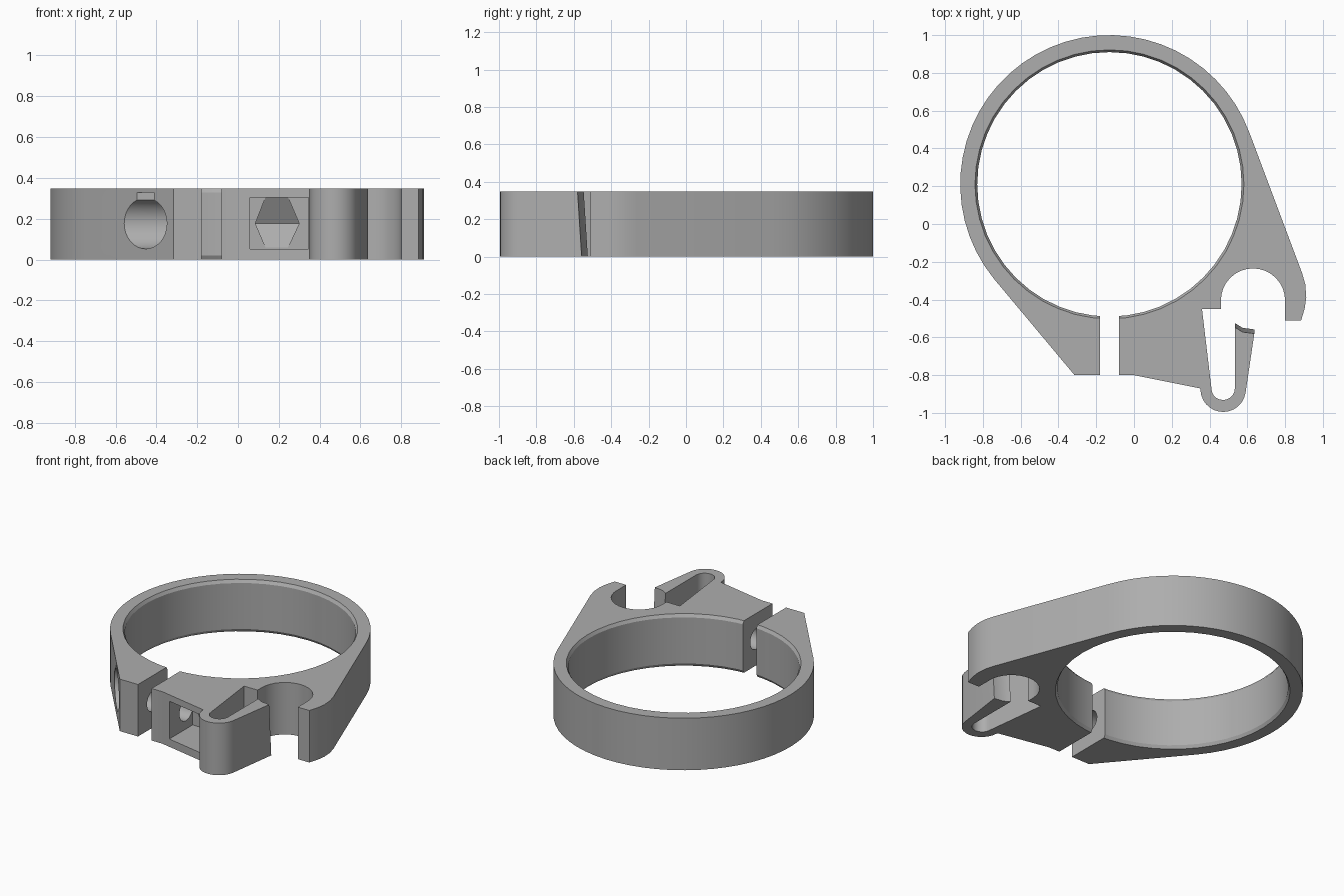
import bpy, bmesh
from math import radians, sin, cos, pi
from mathutils import Matrix, Vector

if "Cube" in bpy.data.objects:
    bpy.data.objects.remove(bpy.data.objects["Cube"], do_unlink=True)

HEIGHT = 0.348
RING = (-0.13, 0.21)      # ring centre
BOLT_Y, BOLT_Z = -0.635, 0.177

grey = bpy.data.materials.new("plain grey")
grey.use_nodes = True
grey.diffuse_color = (0.42, 0.42, 0.42, 1)
grey.node_tree.nodes["Principled BSDF"].inputs["Base Color"].default_value = (0.42, 0.42, 0.42, 1)


def arc(centre, r, start, end, steps):
    angles = [radians(start + (end - start) * i / steps) for i in range(steps + 1)]
    return [(centre[0] + r * cos(a), centre[1] + r * sin(a)) for a in angles]


def finish(bm, name):
    bmesh.ops.recalc_face_normals(bm, faces=bm.faces)
    mesh = bpy.data.meshes.new(name)
    bm.to_mesh(mesh)
    bm.free()
    mesh.materials.append(grey)
    obj = bpy.data.objects.new(name, mesh)
    bpy.context.collection.objects.link(obj)
    return obj


def loft(name, loops):
    """Closed solid through matching point loops."""
    bm = bmesh.new()
    rings = [[bm.verts.new(p) for p in loop] for loop in loops]
    n = len(rings[0])
    for a, b in zip(rings, rings[1:]):
        for i in range(n):
            j = (i + 1) % n
            bm.faces.new((a[i], a[j], b[j], b[i]))
    bm.faces.new(rings[0][::-1])
    bm.faces.new(rings[-1])
    return finish(bm, name)


def box(name, lo, hi):
    bm = bmesh.new()
    lo, hi = Vector(lo), Vector(hi)
    size = Matrix.Diagonal((hi - lo).to_4d())
    bmesh.ops.create_cube(bm, size=1, matrix=Matrix.Translation((lo + hi) / 2) @ size)
    return finish(bm, name)


def rod(name, r, x0, x1, sides=32):
    """Cylinder along the bolt axis."""
    return loft(name, [[(x, BOLT_Y + r * cos(2 * pi * i / sides), BOLT_Z + r * sin(2 * pi * i / sides))
                        for i in range(sides)] for x in (x0, x1)])


# Clamp outline: ring, right arm, cable socket, spring hook, split lugs
tip = [(0.535, -0.525), (0.575, -0.55), (0.637, -0.558)]
outline = arc(RING, 0.79, 20, 219, 32)
outline += [(-0.315, -0.8), (-0.18, -0.8), (-0.18, -0.2), (-0.08, -0.2), (-0.08, -0.8), (0, -0.8)]
outline += [(0.35, -0.87)]
outline += arc((0.472, -0.875), 0.12, 195, 350, 12)
outline += tip[::-1]
outline += arc((0.472, -0.87), 0.062, 0, -180, 10)
outline += [(0.36, -0.45), (0.46, -0.45)]
outline += arc((0.63, -0.405), 0.17, 180, 0, 16)
outline += [(0.80, -0.51), (0.885, -0.51), (0.903, -0.45), (0.912, -0.39), (0.907, -0.32), (0.89, -0.26)]

# The hook tip leans back towards the top
top = [(x, y - 0.022 if (x, y) in tip else y, HEIGHT) for x, y in outline]
clamp = loft("clamp_body", [[(x, y, 0) for x, y in outline], top])

# Bore with small chamfers
bore = loft("bore_cutter", [[(x, y, z) for x, y in arc(RING, r, 0, 352.5, 47)] for z, r in (
    (-0.02, 0.712), (0, 0.712), (0.02, 0.70), (HEIGHT - 0.02, 0.70), (HEIGHT, 0.712), (HEIGHT + 0.02, 0.712))])

# Bolt passage, head recess with flat relief, nut pocket
cutters = [
    bore,
    rod("bolt_cutter", 0.07, -0.4, 0.12),
    rod("head_cutter", 0.125, -0.75, -0.30),
    box("relief_cutter", (-0.75, BOLT_Y - 0.05, BOLT_Z), (-0.30, BOLT_Y + 0.05, 0.328)),
    box("pocket_cutter", (0.06, -0.9, 0.052), (0.345, -0.565, 0.305)),
]

# Wedge-shaped nut seat behind the pocket
seat = [(0.06, 0.135, 0.245), (0.177, 0.085, 0.30), (0.305, 0.135, 0.245)]
bm = bmesh.new()
for z, x0, x1 in seat:
    y = -0.49 if z == 0.177 else -0.565
    for x in (x0, x1):
        bm.verts.new((x, y, z))
        bm.verts.new((x, -0.6, z))
bmesh.ops.convex_hull(bm, input=bm.verts)
cutters.append(finish(bm, "seat_cutter"))

bpy.ops.object.select_all(action='DESELECT')
bpy.context.view_layer.objects.active = clamp
clamp.select_set(True)
for cutter in cutters:
    mod = clamp.modifiers.new(cutter.name, 'BOOLEAN')
    mod.operation = 'DIFFERENCE'
    mod.solver = 'EXACT'
    mod.object = cutter
    bpy.ops.object.modifier_apply(modifier=mod.name)
    bpy.data.objects.remove(cutter, do_unlink=True)

bpy.ops.object.shade_smooth_by_angle(angle=radians(25))
